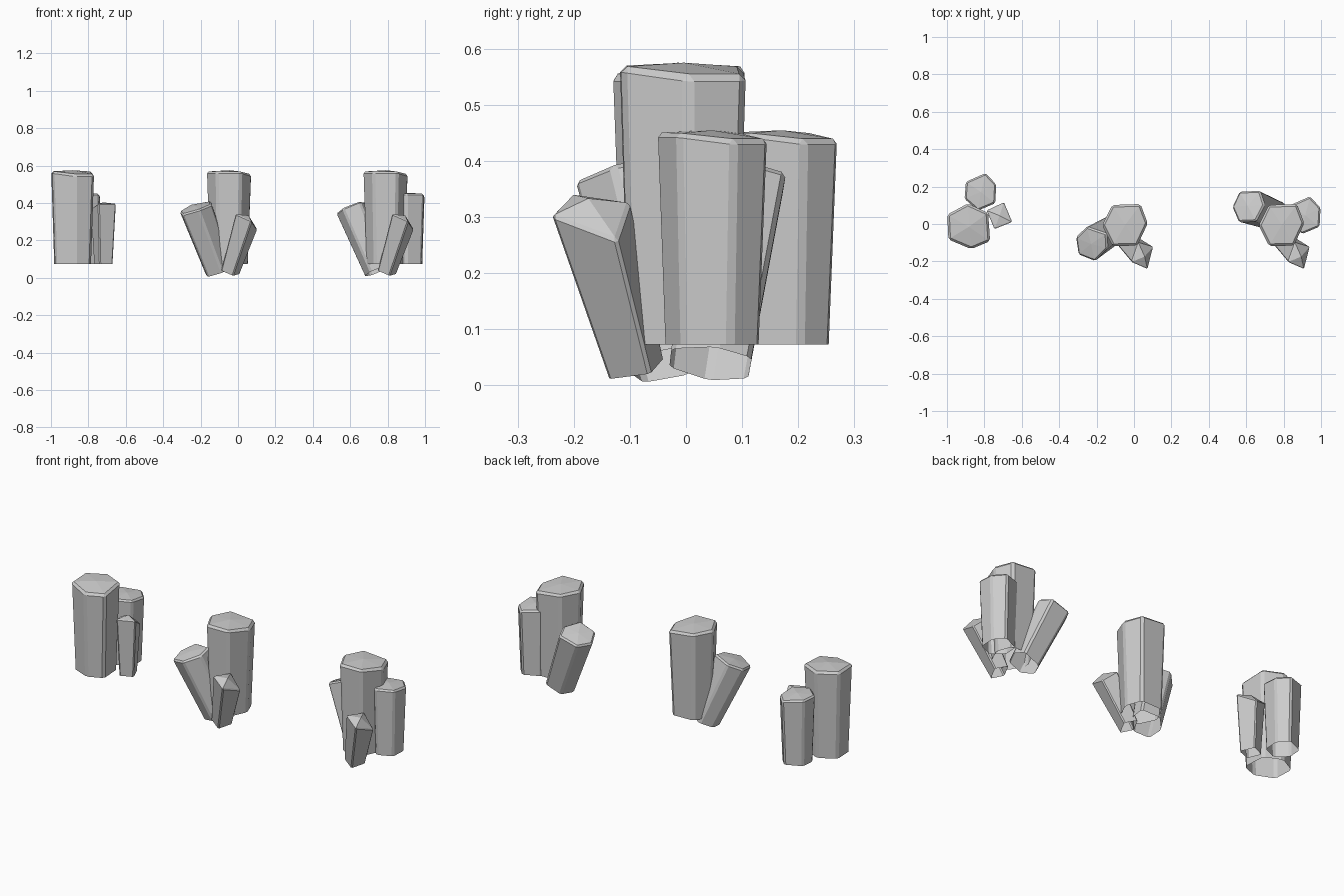
import bpy, bmesh
from math import radians, cos, sin
from mathutils import Matrix, Vector

if "Cube" in bpy.data.objects:
    bpy.data.objects.remove(bpy.data.objects["Cube"])

# Rim profiles: (x, y, z) of the top corners, measured from the base centre
LARGE = [(-.118, 0, .495), (-.064, .108, .497), (.088, .113, .481),
         (.127, .01, .480), (.071, -.110, .497), (-.062, -.112, .497)]
SMALL = [(.073, .034, .262), (-.023, .072, .297), (-.067, -.027, .326), (.026, -.070, .326)]


def crystal(name, rim, base, scale=1.0, spin=0, tilt=0, toward=0,
            taper=.86, peak=.502, chamfer=.012):
    """Open-bottomed tapered prism with chamfered edges and a low faceted cap."""
    bm = bmesh.new()
    top = [bm.verts.new(p) for p in rim]
    bot = [bm.verts.new((x * taper, y * taper, 0)) for x, y, z in rim]
    if sum(a[0] * b[1] - a[1] * b[0] for a, b in zip(rim, rim[1:] + rim[:1])) < 0:
        top.reverse()
        bot.reverse()
    n = len(rim)
    for i in range(n):
        j = (i + 1) % n
        bm.faces.new((bot[i], bot[j], top[j], top[i]))
    bm.faces.new(top)
    # chamfer the rim and the uprights, leaving the open base alone
    edges = [e for e in bm.edges if len(e.link_faces) == 2]
    bmesh.ops.bevel(bm, geom=edges, offset=chamfer, segments=1, affect='EDGES', profile=.5)
    bm.normal_update()
    # raise the middle of the cap
    cap = max((f for f in bm.faces if f.normal.z > .5), key=lambda f: f.calc_area())
    centre = bmesh.ops.poke(bm, faces=[cap])['verts'][0]
    centre.co.z = peak
    a = radians(toward)
    lean = Matrix.Rotation(radians(tilt), 4, Vector((-sin(a), cos(a), 0)))
    bm.transform(Matrix.Translation(base) @ lean
                 @ Matrix.Rotation(radians(spin), 4, 'Z') @ Matrix.Scale(scale, 4))
    mesh = bpy.data.meshes.new(name)
    bm.to_mesh(mesh)
    bm.free()
    obj = bpy.data.objects.new(name, mesh)
    bpy.context.collection.objects.link(obj)
    return obj


def sliver(name, base, **kw):
    return crystal(name, SMALL, base, taper=.74, peak=.33, chamfer=.006, **kw)


# Left cluster: all upright
crystal("left_main_crystal", LARGE, (-.885, -.008, .073), spin=-88)
crystal("left_side_crystal", LARGE, (-.823, .168, .073), scale=.76, spin=22)
sliver("left_small_crystal", (-.72, .04, .073), spin=47)

# Middle cluster: two leaning crystals
crystal("middle_main_crystal", LARGE, (-.053, -.006, .073))
crystal("middle_leaning_crystal", LARGE, (-.105, -.025, .038),
        scale=.75, spin=-20, tilt=24, toward=212)
sliver("middle_small_crystal", (-.043, -.09, .03), tilt=23, toward=-42)

# Right cluster: one upright and two leaning crystals
crystal("right_main_crystal", LARGE, (.784, -.006, .073))
crystal("right_side_crystal", LARGE, (.911, .043, .073), scale=.76, spin=22)
crystal("right_leaning_crystal", LARGE, (.747, .043, .038),
        scale=.75, spin=0, tilt=24, toward=160)
sliver("right_small_crystal", (.794, -.09, .03), tilt=23, toward=-42)
